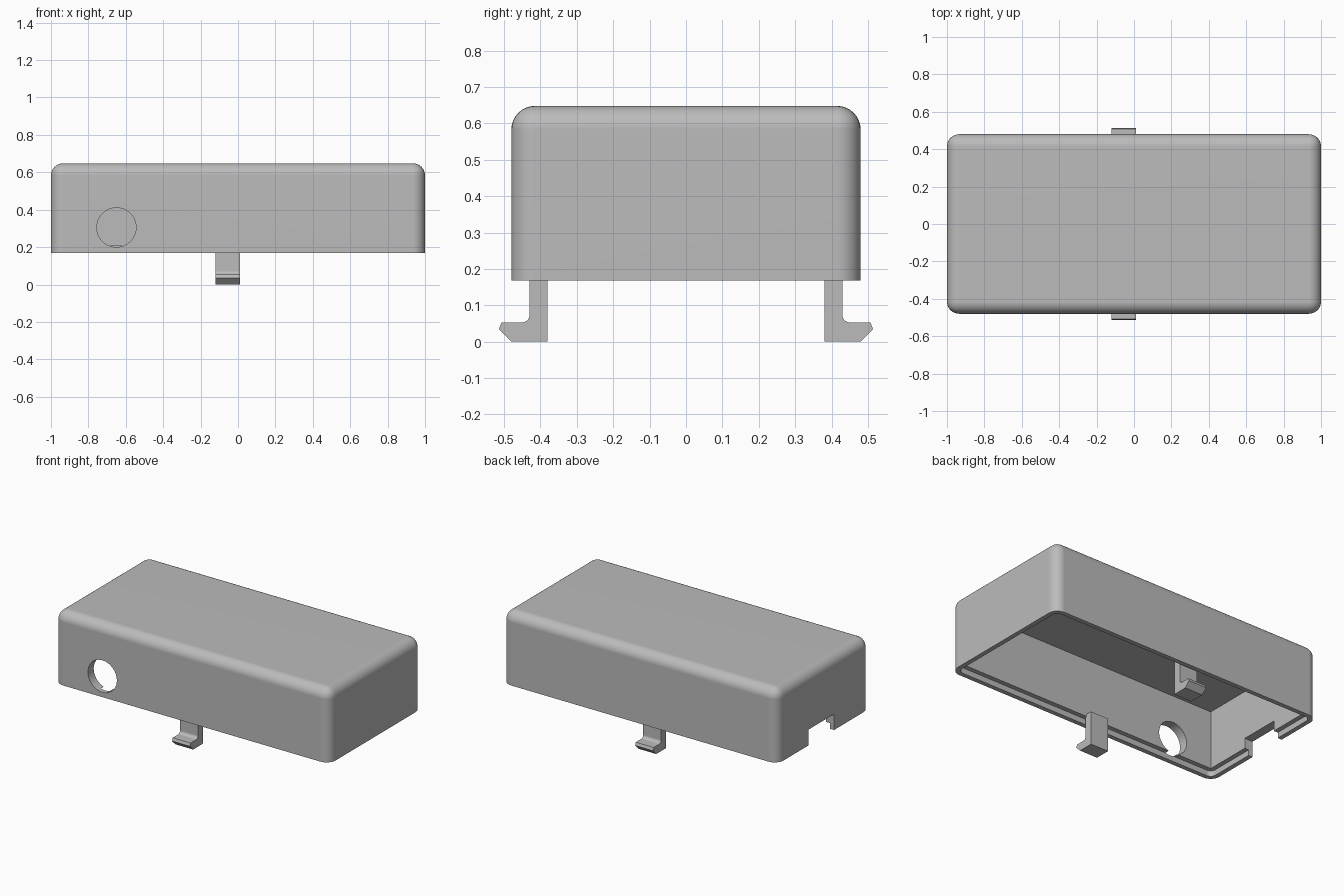
import bpy, bmesh, math
from mathutils import Matrix, Vector

if "Cube" in bpy.data.objects:
    bpy.data.objects.remove(bpy.data.objects["Cube"], do_unlink=True)

grey = bpy.data.materials.new("light grey plastic")
grey.use_nodes = True
grey.diffuse_color = (0.5, 0.5, 0.5, 1)
grey.node_tree.nodes["Principled BSDF"].inputs["Base Color"].default_value = (0.5, 0.5, 0.5, 1)

HALF_X, HALF_Y, BOTTOM, TOP = 1.0, 0.48, 0.168, 0.648
WALL, LIP, LEDGE = 0.06, 0.03, 0.205


def finish(name, bm):
    bmesh.ops.recalc_face_normals(bm, faces=bm.faces)
    mesh = bpy.data.meshes.new(name)
    bm.to_mesh(mesh)
    bm.free()
    mesh.materials.append(grey)
    obj = bpy.data.objects.new(name, mesh)
    bpy.context.collection.objects.link(obj)
    return obj


def box(name, low, high, radius=0, round_top=False):
    """Box between two corners, with upright (and top) edges optionally rounded."""
    low, high = Vector(low), Vector(high)
    bm = bmesh.new()
    bmesh.ops.create_cube(bm, size=1, matrix=Matrix.Translation((low + high) / 2)
                          @ Matrix.Diagonal((*(high - low), 1)))
    if radius:
        def rounded(e):
            a, b = (v.co.z for v in e.verts)
            return abs(a - b) > 0.001 or (round_top and min(a, b) > high.z - 0.001)
        bmesh.ops.bevel(bm, geom=[e for e in bm.edges if rounded(e)], offset=radius,
                        segments=8, profile=0.5, affect='EDGES')
    return finish(name, bm)


def select(obj):
    bpy.ops.object.select_all(action='DESELECT')
    obj.select_set(True)
    bpy.context.view_layer.objects.active = obj


def cut(obj, cutter):
    mod = obj.modifiers.new("cut", 'BOOLEAN')
    mod.operation, mod.solver, mod.object = 'DIFFERENCE', 'EXACT', cutter
    select(obj)
    bpy.ops.object.modifier_apply(modifier=mod.name)
    bpy.data.objects.remove(cutter, do_unlink=True)


# Rounded cover shell, open underneath
cover = box("cover", (-HALF_X, -HALF_Y, BOTTOM), (HALF_X, HALF_Y, TOP), 0.065, True)
inner_x, inner_y = HALF_X - WALL, HALF_Y - WALL
cut(cover, box("cavity", (-inner_x, -inner_y, 0), (inner_x, inner_y, TOP - WALL)))

# Stepped recess around the lower rim
rim_x, rim_y = HALF_X - LIP, HALF_Y - LIP
cut(cover, box("rim_recess", (-rim_x, -rim_y, 0), (rim_x, rim_y, LEDGE), 0.035))

# Cable notch in the right end wall
cut(cover, box("notch", (-1.1, -0.11, 0), (-0.85, 0.155, 0.272)))

# Round opening in the front wall
bm = bmesh.new()
bmesh.ops.create_cone(bm, cap_ends=True, segments=64, radius1=0.105, radius2=0.105, depth=0.3,
                      matrix=Matrix.Translation((-0.65, -HALF_Y, 0.305))
                      @ Matrix.Rotation(math.pi / 2, 4, 'X'))
cut(cover, finish("opening", bm))


# Hooked snap clips, one on each long wall
def clip(name, side):
    outline = [(0.38, 0.22), (0.38, 0), (0.48, 0), (0.514, 0.034), (0.507, 0.053)]
    for i in range(7):
        a = -math.pi / 2 - i * math.pi / 12
        outline.append((0.45 + 0.02 * math.cos(a), 0.073 + 0.02 * math.sin(a)))
    outline.append((0.43, 0.22))
    bm = bmesh.new()
    face = bm.faces.new([bm.verts.new((-0.12, side * y, z)) for y, z in outline])
    new = bmesh.ops.extrude_face_region(bm, geom=[face])["geom"]
    bmesh.ops.translate(bm, vec=(0.13, 0, 0),
                        verts=[g for g in new if isinstance(g, bmesh.types.BMVert)])
    return finish(name, bm)


clips = [clip("front_clip", -1), clip("back_clip", 1)]

# Smooth rounded edges, flat walls
for obj in [cover] + clips:
    select(obj)
    bpy.ops.object.shade_smooth_by_angle(angle=math.radians(30))
    mod = obj.modifiers.new("flat walls", 'WEIGHTED_NORMAL')
    mod.keep_sharp = True
